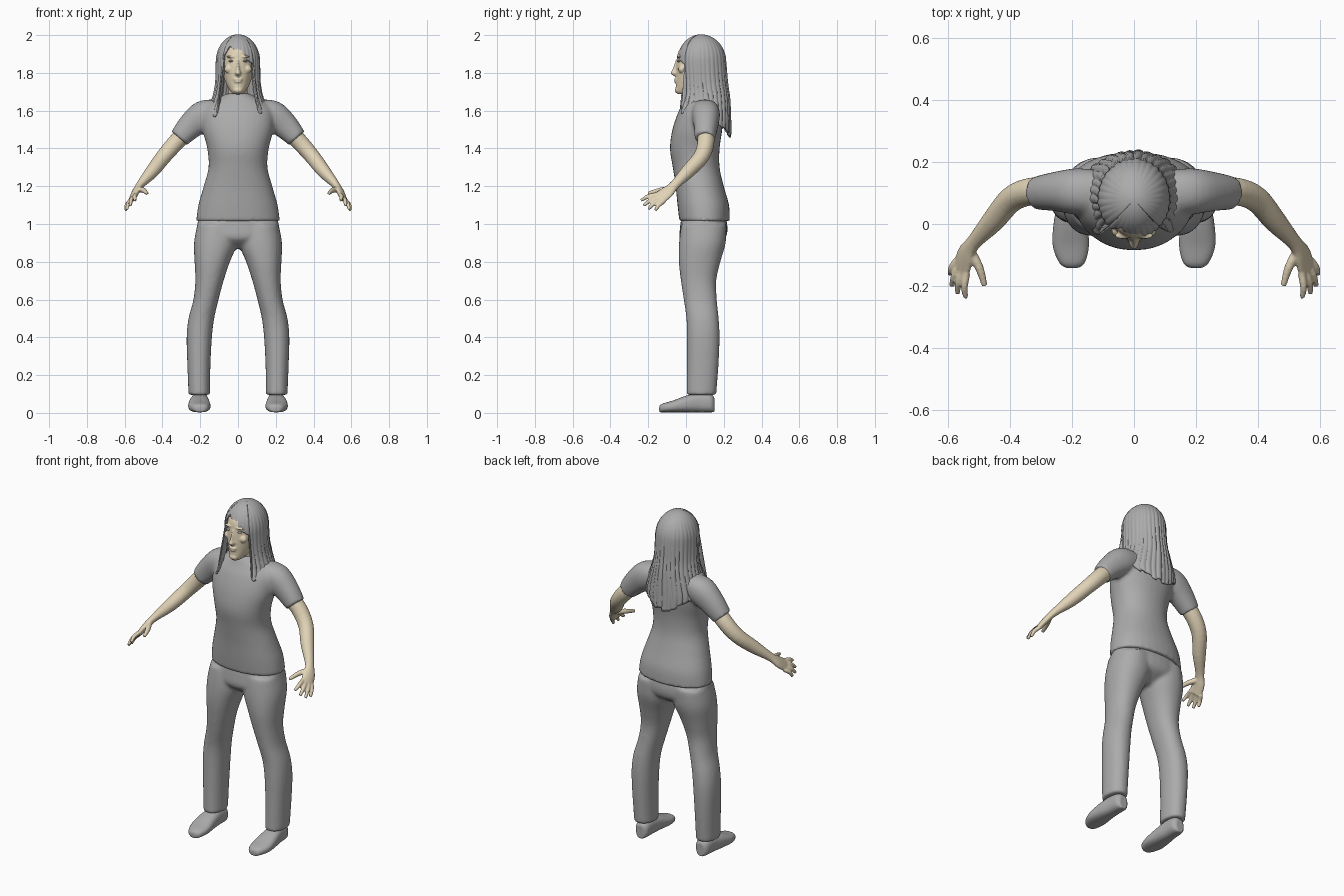
import bpy, bmesh, math, random
from mathutils import Vector

random.seed(4)
if "Cube" in bpy.data.objects:
    bpy.data.objects.remove(bpy.data.objects["Cube"])


def material(name, rgb):
    mat = bpy.data.materials.new(name)
    mat.use_nodes = True
    mat.diffuse_color = (*rgb, 1)
    mat.node_tree.nodes["Principled BSDF"].inputs["Base Color"].default_value = (*rgb, 1)
    return mat


GREY = material("neutral_grey", (0.41, 0.41, 0.41))
SKIN = material("skin_tan", (0.75, 0.65, 0.47))


def spline(rows, steps=4):
    """Smoothly interpolate rows of numbers."""
    out = []
    for i in range(len(rows) - 1):
        a, b, c, d = (rows[max(0, min(len(rows) - 1, i + k))] for k in (-1, 0, 1, 2))
        for s in range(steps):
            t = s / steps
            out.append([q + 0.5 * t * (r - p + t * (2 * p - 5 * q + 4 * r - w + t * (3 * (q - r) + w - p)))
                        for p, q, r, w in zip(a, b, c, d)])
    return out + [list(rows[-1])]


def upright(rows):
    """Level rings from rows of z, x min, x max, y min, y max."""
    return [(Vector(((a + b) / 2, (c + d) / 2, z)), Vector(((b - a) / 2, 0, 0)), Vector((0, (d - c) / 2, 0)))
            for z, a, b, c, d in spline(rows)]


def centred(rows):
    return upright([(z, -w, w, f, b) for z, w, f, b in rows])


def tube(rows, across):
    """Rings along a path from rows of x, y, z, wide radius, thin radius."""
    rows = spline(rows)
    points = [Vector(r[:3]) for r in rows]
    rings = []
    for i, r in enumerate(rows):
        along = (points[min(i + 1, len(rows) - 1)] - points[max(i - 1, 0)]).normalized()
        u = (across - along * across.dot(along)).normalized()
        rings.append((points[i], u * r[3], along.cross(u) * r[4]))
    return rings


def blob(centre, sx, sy, sz):
    return [(Vector(centre) + Vector((0, 0, -sz * math.cos(a))), Vector((sx * math.sin(a), 0, 0)),
             Vector((0, sy * math.sin(a), 0))) for a in (math.pi * (k + 0.15) / 8.3 for k in range(9))]


def mirrored(rings):
    flip = Vector((-1, 1, 1))
    return [tuple(v * flip for v in ring) for ring in rings]


def finish(name, bm, mat):
    bmesh.ops.recalc_face_normals(bm, faces=bm.faces)
    mesh = bpy.data.meshes.new(name)
    bm.to_mesh(mesh)
    bm.free()
    mesh.materials.append(mat)
    mesh.shade_smooth()
    mesh.set_sharp_from_angle(angle=1.0)
    obj = bpy.data.objects.new(name, mesh)
    bpy.context.collection.objects.link(obj)
    return obj


def build(name, shells, mat, voxel=0, smooth=4, power=1.0, sides=32):
    """Loft each shell; a voxel size fuses the shells into one skin."""
    bm = bmesh.new()
    for rings in shells:
        loops = []
        for c, u, v in rings:
            loop = []
            for k in range(sides):
                a = math.tau * k / sides
                x, y = (math.copysign(abs(f(a)) ** power, f(a)) for f in (math.cos, math.sin))
                loop.append(bm.verts.new(c + u * x + v * y))
            loops.append(loop)
        for p, q in zip(loops, loops[1:]):
            for k in range(sides):
                n = (k + 1) % sides
                bm.faces.new((p[k], p[n], q[n], q[k]))
        bm.faces.new(loops[0][::-1])
        bm.faces.new(loops[-1])
    obj = finish(name, bm, mat)
    if voxel:
        mod = obj.modifiers.new("fuse", "REMESH")
        mod.mode, mod.voxel_size, mod.use_smooth_shade = "VOXEL", voxel, True
        mod = obj.modifiers.new("soften", "SMOOTH")
        mod.factor, mod.iterations = 0.5, smooth
    return obj


# Shirt with short sleeves
torso = centred([(1.015, 0.222, -0.035, 0.232), (1.1, 0.21, -0.045, 0.228), (1.2, 0.182, -0.055, 0.2),
                 (1.3, 0.156, -0.07, 0.178), (1.4, 0.163, -0.085, 0.178), (1.5, 0.188, -0.072, 0.192),
                 (1.59, 0.19, -0.042, 0.198), (1.64, 0.155, -0.015, 0.185), (1.67, 0.1, 0.0, 0.16),
                 (1.69, 0.062, 0.012, 0.135)])
sleeve = tube([(0.1, 0.1, 1.6, 0.06, 0.07), (0.18, 0.105, 1.575, 0.08, 0.075),
               (0.25, 0.105, 1.52, 0.07, 0.064), (0.312, 0.1, 1.453, 0.054, 0.054)], Vector((0, 0, 1)))
build("shirt", [torso, sleeve, mirrored(sleeve)], GREY, 0.01, 5, 0.92)

# Trousers
hips = centred([(0.87, 0.06, 0.03, 0.13), (0.92, 0.19, -0.03, 0.205), (0.98, 0.218, -0.032, 0.22),
                (1.06, 0.2, -0.02, 0.205)])
leg = upright([(0.095, 0.148, 0.262, 0.003, 0.16), (0.25, 0.146, 0.268, 0.005, 0.172),
               (0.4, 0.138, 0.272, 0.005, 0.178), (0.5, 0.126, 0.262, 0.002, 0.173),
               (0.6, 0.103, 0.236, -0.012, 0.163), (0.7, 0.076, 0.226, -0.027, 0.16),
               (0.8, 0.043, 0.23, -0.038, 0.182), (0.9, 0.004, 0.233, -0.037, 0.21),
               (1.0, 0.01, 0.215, -0.025, 0.215)])
build("trousers", [hips, leg, mirrored(leg)], GREY, 0.01, 5, 0.92)

# Shoes
shoe = [(Vector((x, y, h + 0.003)), Vector((w, 0, 0)), Vector((0, 0, h))) for y, x, w, h in spline([
    (-0.142, 0.2, 0.02, 0.016), (-0.125, 0.2, 0.042, 0.023), (-0.07, 0.204, 0.059, 0.031),
    (0, 0.205, 0.055, 0.044), (0.07, 0.202, 0.046, 0.052), (0.13, 0.2, 0.041, 0.048), (0.15, 0.2, 0.024, 0.04)])]
build("left_shoe", [shoe], GREY, 0.006, 3, 0.8)
build("right_shoe", [mirrored(shoe)], GREY, 0.006, 3, 0.8)

# Arms and hands with four fingers and a thumb
span = Vector((0.49, 0.68, -0.54))
limb = [tube([(0.26, 0.1, 1.5, 0.046, 0.046), (0.33, 0.105, 1.43, 0.045, 0.045), (0.395, 0.08, 1.355, 0.042, 0.041),
              (0.455, 0.01, 1.278, 0.037, 0.036), (0.518, -0.06, 1.207, 0.026, 0.021),
              (0.543, -0.1, 1.168, 0.037, 0.018), (0.557, -0.145, 1.135, 0.041, 0.014)], span)]
knuckle = Vector((0.556, -0.138, 1.138))
tips = [(0.543, -0.238, 1.125), (0.57, -0.225, 1.097), (0.588, -0.2, 1.078), (0.594, -0.162, 1.072)]
for k, tip in enumerate(tips):
    base = knuckle + span * (k - 1.5) * 0.021
    bend = base.lerp(Vector(tip), 0.5) + Vector((0.006, -0.003, 0.005))
    limb.append(tube([(*base, 0.012, 0.012), (*bend, 0.0115, 0.0115), (*tip, 0.008, 0.008)], span))
limb.append(tube([(0.53, -0.085, 1.185, 0.016, 0.016), (0.5, -0.14, 1.178, 0.014, 0.014),
                  (0.482, -0.2, 1.162, 0.009, 0.009)], span))
build("left_arm", limb, SKIN, 0.005, 2, sides=20)
build("right_arm", [mirrored(r) for r in limb], SKIN, 0.005, 2, sides=20)

# Head, neck and facial relief
skull = centred([(1.687, 0.022, -0.045, 0.01), (1.705, 0.042, -0.054, 0.06), (1.75, 0.066, -0.054, 0.13),
                 (1.8, 0.08, -0.054, 0.17), (1.86, 0.085, -0.05, 0.18), (1.92, 0.08, -0.037, 0.17),
                 (1.965, 0.045, 0.01, 0.13)])
neck = centred([(1.6, 0.06, 0.02, 0.14), (1.68, 0.052, 0.018, 0.125), (1.76, 0.052, 0.015, 0.125)])
nose = centred([(1.868, 0.009, -0.054, 0), (1.82, 0.012, -0.071, 0), (1.798, 0.019, -0.082, 0),
                (1.783, 0.013, -0.064, 0)])
face = [skull, neck, nose, blob((0, -0.051, 1.766), 0.026, 0.013, 0.006), blob((0, -0.05, 1.754), 0.021, 0.014, 0.007),
        blob((0, -0.045, 1.708), 0.025, 0.015, 0.015)]
for s in (-1, 1):
    face.append(blob((s * 0.036, -0.037, 1.886), 0.027, 0.013, 0.006))
    face.append(blob((s * 0.048, -0.022, 1.82), 0.025, 0.02, 0.022))
build("head", face, SKIN, 0.005, 2)
build("eyes", [blob((s * 0.036, -0.036, 1.862), 0.014, 0.012, 0.006) for s in (-1, 1)], GREY, sides=16)

# Long parted hair: columns fall from the crown and open around the face
DRAPE = spline([(1.86, 0.112, 0.08, 0.122, 0.127), (1.75, 0.114, 0.085, 0.118, 0.13), (1.68, 0.126, 0.095, 0.135, 0.13),
                (1.6, 0.152, 0.1, 0.175, 0.13), (1.53, 0.165, 0.1, 0.215, 0.132), (1.4, 0.13, 0.115, 0.2, 0.12)], 8)
DOME, COLUMNS, ROWS = 0.2, 192, 36


def hair_bottom(t, jitter):
    side = abs(t) / math.pi
    if side > 0.75:
        x = 0.11 * math.sin(t)
        return 1.942 - 0.75 * max(0, x + 0.05) - 2.5 * max(0, -0.05 - x)
    if side > 0.55:
        return 1.535 + jitter
    return (1.58 if side > 0.36 else 1.45 + 0.7 * side * side) + 0.5 * jitter


bm = bmesh.new()
grid = []
for c in range(COLUMNS):
    t = math.tau * (c + 0.5) / COLUMNS - math.pi
    if c % 6 == 0:
        jitter, lift = random.uniform(-0.02, 0.05), random.uniform(0, 0.03)
    low = hair_bottom(t, jitter)
    ridge = abs(math.sin(math.pi * (c % 6 + 0.5) / 6)) * 0.05 + lift - 0.04
    if low > 1.86:
        length = DOME * math.acos((low - 1.86) / 0.14) / (math.pi / 2)
    else:
        length = DOME + 1.86 - low
    column = []
    for r in range(ROWS + 1):
        d = max(0.004, length * r / ROWS)
        phi = min(d / DOME, 1) * math.pi / 2
        z = 1.86 + 0.14 * math.cos(phi) - max(0, d - DOME)
        _, rx, yc, front, back = min(DRAPE, key=lambda row: abs(row[0] - z))
        size = math.sin(phi) * (1 + ridge * min(1, d / 0.35))
        ry = back if math.cos(t) > 0 else front
        column.append(bm.verts.new((rx * math.sin(t) * size, yc + ry * math.cos(t) * size, z)))
    grid.append(column)
for c in range(COLUMNS):
    p, q = grid[c], grid[(c + 1) % COLUMNS]
    for r in range(ROWS):
        bm.faces.new((p[r], p[r + 1], q[r + 1], q[r]))
bm.faces.new([column[0] for column in grid])
hair = finish("hair", bm, GREY)
mod = hair.modifiers.new("soften", "SMOOTH")
mod.factor, mod.iterations = 0.3, 1
mod = hair.modifiers.new("thickness", "SOLIDIFY")
mod.thickness, mod.offset = 0.008, 0
